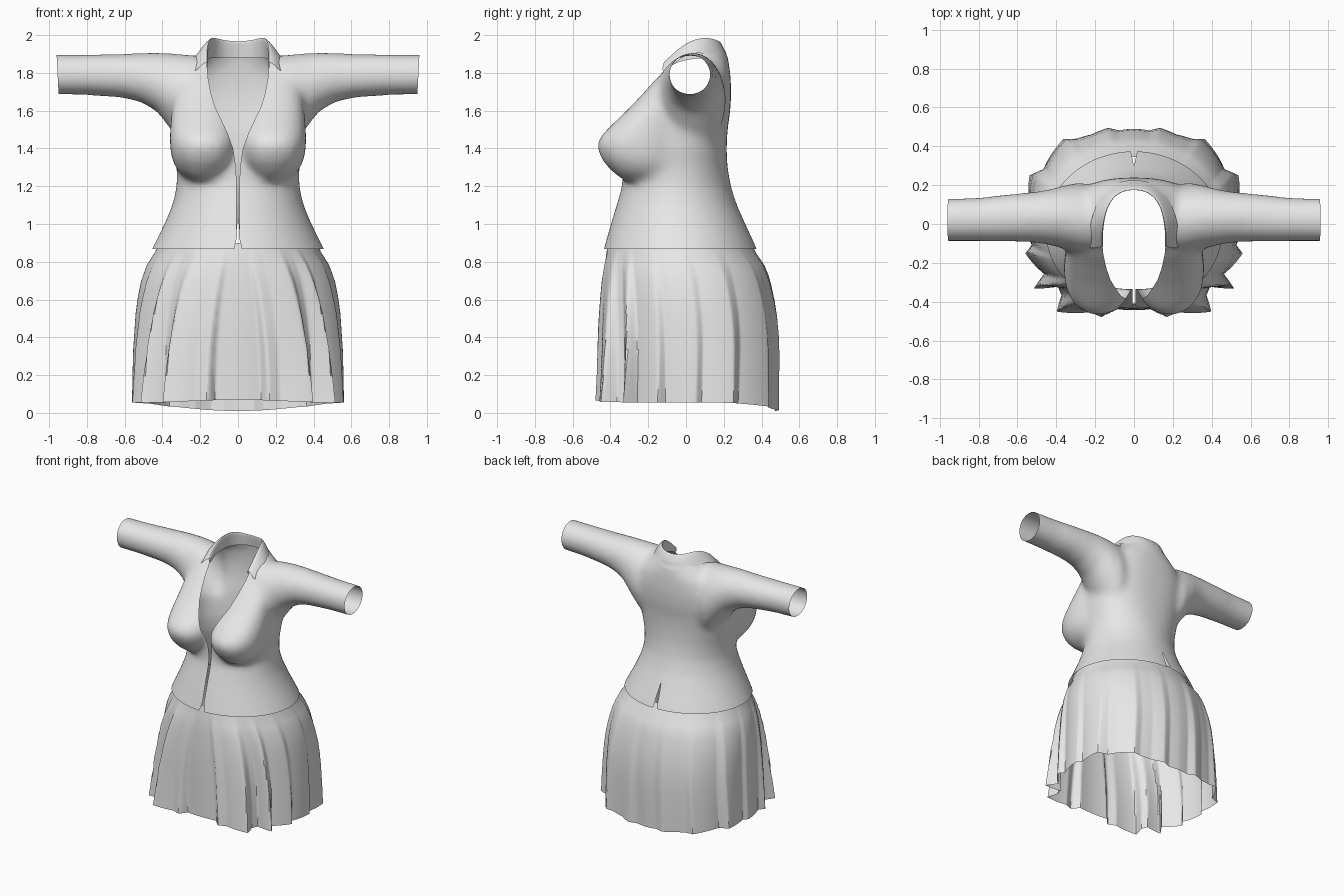
import bpy, bmesh, math
from mathutils import Vector

cube = bpy.data.objects.get("Cube")
if cube:
    bpy.data.objects.remove(cube)

cloth = bpy.data.materials.new("light_grey_cloth")
cloth.use_nodes = True
cloth.diffuse_color = (0.8, 0.8, 0.8, 1)
cloth.node_tree.nodes["Principled BSDF"].inputs["Base Color"].default_value = (0.8, 0.8, 0.8, 1)


def lerp_table(table, t):
    """Piecewise linear lookup in a sorted list of (key, value) pairs."""
    if t <= table[0][0]:
        return table[0][1]
    for (k0, v0), (k1, v1) in zip(table, table[1:]):
        if t <= k1:
            return v0 + (v1 - v0) * (t - k0) / (k1 - k0)
    return table[-1][1]


def add_object(name, bm, angle=40):
    mesh = bpy.data.meshes.new(name)
    bm.to_mesh(mesh)
    bm.free()
    mesh.materials.clear()
    mesh.materials.append(cloth)
    obj = bpy.data.objects.new(name, mesh)
    bpy.context.scene.collection.objects.link(obj)
    bpy.ops.object.select_all(action='DESELECT')
    bpy.context.view_layer.objects.active = obj
    obj.select_set(True)
    bpy.ops.object.shade_smooth_by_angle(angle=math.radians(angle))
    return obj


def loft(bm, rings, closed=True, caps=False):
    """Bridge rows of points with quads."""
    rows = [[bm.verts.new(p) for p in ring] for ring in rings]
    n = len(rows[0])
    for a, b in zip(rows, rows[1:]):
        for i in range(n if closed else n - 1):
            j = (i + 1) % n
            bm.faces.new((a[i], a[j], b[j], b[i]))
    if caps:
        bm.faces.new(rows[0][::-1])
        bm.faces.new(rows[-1])


def oval(z, a, front, back, power=1, n=64, cx=0):
    """Horizontal ring from half width and front/back depth; power below 1 is boxier."""
    cy, ry = (front + back) / 2, (back - front) / 2
    ring = []
    for i in range(n):
        s, c = math.sin(math.tau * i / n), math.cos(math.tau * i / n)
        ring.append((cx + a * math.copysign(abs(s) ** power, s),
                     cy - ry * math.copysign(abs(c) ** power, c), z))
    return ring


# Solid body: torso, bust and sleeves, fused and relaxed
torso = [(.78, .50, -.455, .405), (.87, .455, -.435, .375), (1.0, .39, -.398, .315),
         (1.1, .348, -.368, .27), (1.2, .325, -.338, .238), (1.3, .325, -.335, .22, .92),
         (1.4, .34, -.33, .215, .85), (1.5, .345, -.305, .22, .8), (1.6, .35, -.25, .235, .8),
         (1.7, .34, -.19, .24, .8), (1.8, .30, -.135, .235, .85), (1.87, .23, -.11, .225),
         (1.92, .17, -.08, .21), (2.0, .14, -.03, .185)]
# z, half width, front, back of one side of the bust
bust = [(1.23, .07, -.33, -.1), (1.27, .13, -.385, 0), (1.33, .165, -.44, 0),
        (1.4, .178, -.472, 0), (1.45, .18, -.463, 0), (1.5, .178, -.42, 0),
        (1.6, .17, -.315, 0), (1.7, .155, -.22, 0), (1.78, .13, -.15, 0)]
# x, centre y, centre z, y radius, z radius
sleeve = [(.15, 0, 1.6, .18, .28), (.28, .025, 1.65, .19, .25), (.36, .035, 1.705, .165, .2),
          (.43, .035, 1.752, .145, .156), (.52, .035, 1.776, .13, .13),
          (.62, .032, 1.785, .125, .117), (.8, .023, 1.79, .114, .109), (1.06, .018, 1.792, .109, .106)]
bm = bmesh.new()
loft(bm, [oval(*r) for r in torso], caps=True)
for side in (1, -1):
    loft(bm, [[(side * x, cy + ry * math.cos(t), cz + rz * math.sin(t))
               for t in (math.tau * i / 32 for i in range(32))]
              for x, cy, cz, ry, rz in sleeve], caps=True)
    loft(bm, [oval(*r, power=.9, cx=side * .182) for r in bust], caps=True)
bmesh.ops.recalc_face_normals(bm, faces=bm.faces)
solid = add_object("body_form", bm)
remesh = solid.modifiers.new("fuse", 'REMESH')
remesh.mode = 'VOXEL'
remesh.voxel_size = 0.016
relax = solid.modifiers.new("relax", 'SMOOTH')
relax.factor = 0.5
relax.iterations = 30
evaluated = solid.evaluated_get(bpy.context.evaluated_depsgraph_get())
fused = bpy.data.meshes.new_from_object(evaluated)
bpy.data.objects.remove(solid)

# Shirt: cut hem, cuff, neck, front opening and back vent, then mirror
front_gap = [(.87, .02), (.93, .006), (1.0, .007), (1.24, .008), (1.33, .015), (1.4, .026),
             (1.48, .055), (1.555, .09), (1.62, .122), (1.69, .143), (1.77, .158), (1.85, .165)]
back_gap = [(.87, .016), (1.0, .004), (1.03, 0)]


def gap(co):
    k = min(1, max(0, (.12 - co.y) / .1))
    return k * lerp_table(front_gap, co.z) + (1 - k) * lerp_table(back_gap, co.z)


def cut(bm, co, no):
    bmesh.ops.bisect_plane(bm, geom=bm.verts[:] + bm.edges[:] + bm.faces[:],
                           plane_co=co, plane_no=no, clear_outer=True)


bm = bmesh.new()
bm.from_mesh(fused)
cut(bm, (0, 0, .867), (0, 0, -1))
cut(bm, (0, 0, 1.92), (0, 0, 1))
cut(bm, (.955, 0, 1.79), (1, 0, -.05))
for v in bm.verts:
    v.co.x -= gap(v.co)
cut(bm, (0, 0, 0), (-1, 0, 0))
for v in bm.verts:
    v.co.x += gap(v.co)
shirt = add_object("shirt", bm, 60)
shirt.modifiers.new("mirror", 'MIRROR')

# Collar: inner stand, fold line and outer leaf
inner = [(0, .195, 1.88), (.09, .17, 1.88), (.15, .09, 1.88), (.162, 0, 1.87),
         (.162, -.06, 1.85), (.16, -.11, 1.82)]
fold = [(0, .175, 1.98), (.08, .16, 1.99), (.13, .1, 2.01), (.152, .01, 1.98),
        (.16, -.06, 1.92), (.158, -.115, 1.865)]
leaf = [(0, .228, 1.87), (.1, .218, 1.87), (.185, .13, 1.9), (.215, .04, 1.91),
        (.23, -.03, 1.88), (.238, -.13, 1.79)]


def blend(a, b, lift):
    return [(Vector(p) + Vector(q)) / 2 + Vector((0, 0, lift)) for p, q in zip(a, b)]


bm = bmesh.new()
loft(bm, [inner, blend(inner, fold, 0), fold, blend(fold, leaf, .012), leaf], closed=False)
collar = add_object("collar", bm, 60)
collar.modifiers.new("mirror", 'MIRROR')
sub = collar.modifiers.new("subdivision", 'SUBSURF')
sub.levels = sub.render_levels = 2

# Skirt: flared oval rows with knife pleats that deepen and fan out toward the hem
skirt_rows = [(.90, .425, -.41, .345), (.85, .438, -.42, .368), (.78, .478, -.43, .41),
              (.73, .495, -.436, .428), (.68, .51, -.44, .44), (.59, .525, -.445, .455),
              (.5, .535, -.448, .465), (.4, .54, -.45, .468), (.3, .545, -.45, .465),
              (.15, .547, -.45, .455), (0, .547, -.45, .445)]
# degrees from the front, offset along the radius
pleats = [(0, -.01), (13, -.01), (15.5, .05), (22, .04), (36, .115), (40, .03), (45, .005),
          (52, .1), (56, .01), (72, .04), (76, -.005), (97, .018), (101, -.005), (120, .07),
          (126, .03), (146, .09), (150, .06), (158, .045), (167, .06), (172, .03), (180, .035)]
count = 360
rings = []
for z, a, front, back in skirt_rows:
    depth = max(0, (.84 - z) / .84) ** .75
    ring = []
    for i, (x, y, _) in enumerate(oval(z, a, front, back, n=count)):
        deg = min(i, count - i) * 360 / count
        turn = math.radians(deg)
        hem = .055 - .045 * max(0, -math.cos(turn)) ** 4 + .015 * max(0, math.cos(turn)) ** 8
        fan = 8 * (z / .9) ** 2 * math.cos(turn / 2)
        push = 1 + lerp_table(pleats, deg + fan) * depth / math.hypot(x, y)
        ring.append((x * push, y * push, hem + (.9 - hem) * z / .9))
    rings.append(ring)
bm = bmesh.new()
loft(bm, rings)
bmesh.ops.recalc_face_normals(bm, faces=bm.faces)
add_object("pleated_skirt", bm, 40)
